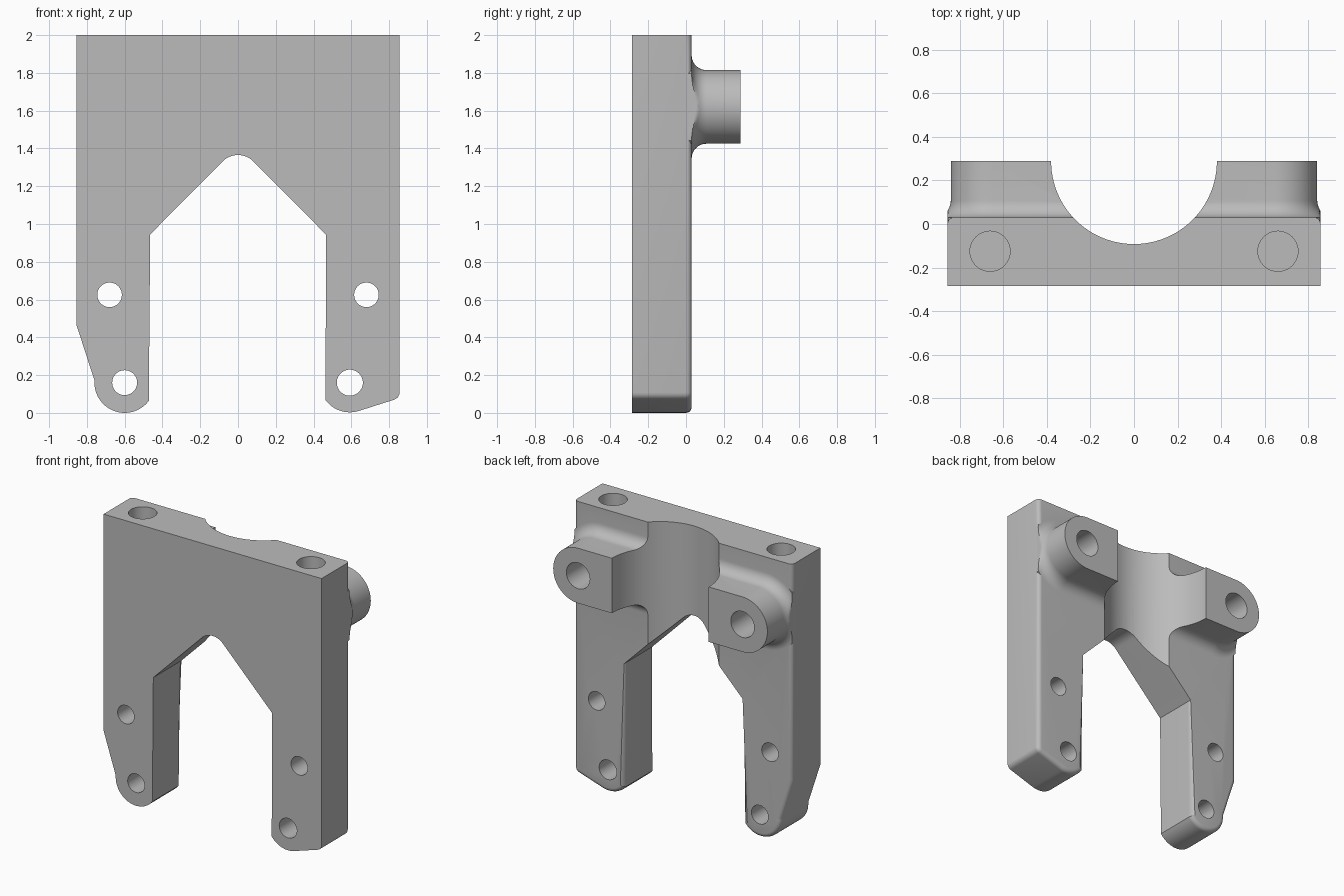
import bpy
import bmesh
from math import cos, sin, radians, pi

if "Cube" in bpy.data.objects:
    bpy.data.objects.remove(bpy.data.objects["Cube"], do_unlink=True)

HALF_W, FRONT, BACK, END = 0.855, -0.285, 0.03, 0.288
BOSS_Z, BOSS_R, BOSS_X, FILLET = 1.62, 0.195, 0.645, 0.078

grey = bpy.data.materials.new("plain grey")
grey.use_nodes = True
grey.diffuse_color = (0.5, 0.5, 0.5, 1)
grey.node_tree.nodes["Principled BSDF"].inputs["Base Color"].default_value = (0.5, 0.5, 0.5, 1)


def arc(cx, cz, r, start, end, steps):
    angles = [radians(start + (end - start) * i / steps) for i in range(steps + 1)]
    return [(cx + r * cos(a), cz + r * sin(a)) for a in angles]


def loft(name, layers, round_edge=None):
    """Skin a list of (y, outline) layers and cap both ends."""
    bm = bmesh.new()
    rings = [[bm.verts.new((x, y, z)) for x, z in outline] for y, outline in layers]
    n = len(rings[0])
    for a, b in zip(rings, rings[1:]):
        for i in range(n):
            bm.faces.new((a[i], a[(i + 1) % n], b[(i + 1) % n], b[i]))
    bm.faces.new(rings[0])
    bm.faces.new(rings[-1])
    bmesh.ops.recalc_face_normals(bm, faces=bm.faces[:])
    if round_edge:
        edges = [e for e in bm.edges if round_edge(*e.verts)]
        bmesh.ops.bevel(bm, geom=edges, offset=0.03, segments=5, profile=0.5,
                        affect='EDGES', clamp_overlap=False)
    mesh = bpy.data.meshes.new(name)
    bm.to_mesh(mesh)
    bm.free()
    mesh.materials.append(grey)
    obj = bpy.data.objects.new(name, mesh)
    bpy.context.collection.objects.link(obj)
    return obj


def cylinder(r, depth, location, along_y=False, sides=48):
    bpy.ops.mesh.primitive_cylinder_add(vertices=sides, radius=r, depth=depth, location=location,
                                        rotation=(pi / 2 if along_y else 0, 0, 0))
    obj = bpy.context.object
    obj.data.materials.append(grey)
    return obj


def combine(body, other, operation):
    other.hide_render = True
    mod = body.modifiers.new("combine", 'BOOLEAN')
    mod.operation, mod.object, mod.solver = operation, other, 'EXACT'
    bpy.context.view_layer.objects.active = body
    bpy.ops.object.modifier_apply(modifier=mod.name)
    bpy.data.objects.remove(other, do_unlink=True)


# Forked plate: two unequal feet and a pointed arch with a rounded peak
outline = [(-HALF_W, 2), (HALF_W, 2)]
outline += arc(0.815, 0.108, 0.04, 0, -72, 5)
outline += arc(0.592, 0.163, 0.16, -72, -143, 14)
outline += [(0.465, 0.945)]
outline += arc(0, 1.25, 0.115, 45, 135, 14)
outline += [(-0.465, 0.945)]
outline += arc(-0.6, 0.16, 0.16, -37, -184, 26)
outline += [(-HALF_W, 0.465)]


def is_rounded(a, b):
    on_back = min(a.co.y, b.co.y) > BACK - 0.001
    outer = min(abs(a.co.x), abs(b.co.x)) > HALF_W - 0.001 and a.co.x * b.co.x > 0
    return on_back and (outer or max(a.co.z, b.co.z) < 0.95)


body = loft("forked_bracket", [(FRONT, outline), (BACK, outline)], is_rounded)


# Clamp boss: a slot shape with a concave fillet where it meets the plate
def slot(offset):
    r = BOSS_R + offset
    points = arc(BOSS_X, BOSS_Z, r, -90, 90, 40) + arc(-BOSS_X, BOSS_Z, r, 90, 270, 40)
    limit = HALF_W - 0.001
    return [(max(-limit, min(limit, x)), z) for x, z in points]


layers = [(BACK - 0.08, slot(FILLET))]
for i in range(11):
    a = radians(9 * i)
    layers.append((BACK + FILLET * (1 - cos(a)), slot(FILLET * (1 - sin(a)))))
layers.append((END, slot(0)))
combine(body, loft("clamp_boss", layers), 'UNION')

# Vertical half-round bore
combine(body, cylinder(0.38, 4, (0, END, 1), sides=96), 'DIFFERENCE')

# Cross holes through the legs and feet
for x, z, r in ((-0.68, 0.625, 0.065), (0.68, 0.625, 0.065),
                (-0.6, 0.16, 0.066), (0.592, 0.16, 0.069)):
    combine(body, cylinder(r, 2, (x, 0, z), True), 'DIFFERENCE')

# Blind holes in the bosses and in the top face
for side in (-1, 1):
    combine(body, cylinder(0.092, 0.5, (side * BOSS_X, END, BOSS_Z), True), 'DIFFERENCE')
    combine(body, cylinder(0.092, 0.8, (side * 0.66, -0.125, 2)), 'DIFFERENCE')

bpy.ops.object.select_all(action='DESELECT')
body.select_set(True)
bpy.context.view_layer.objects.active = body
bpy.ops.object.shade_smooth_by_angle(angle=radians(28))
